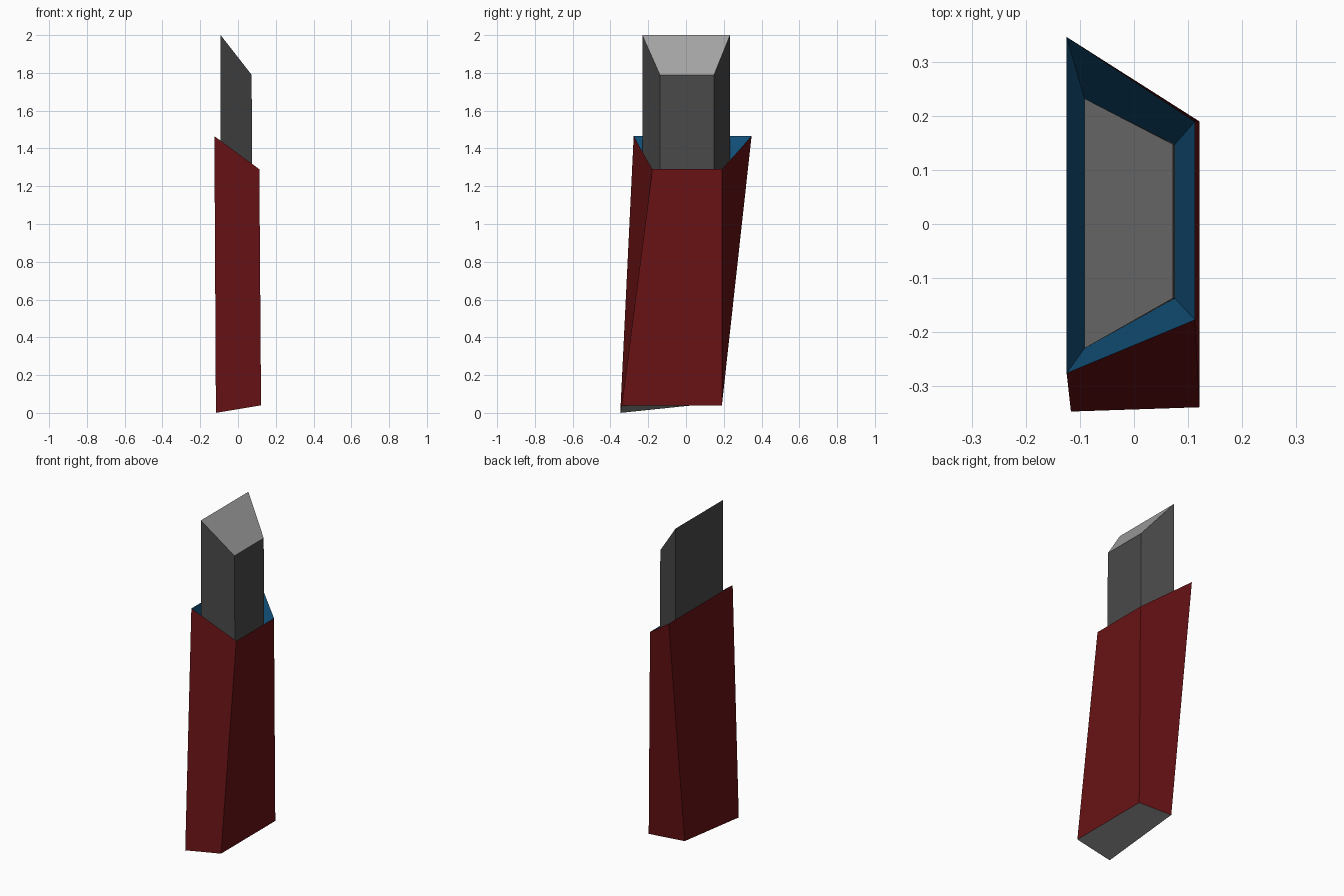
import bpy
import bmesh

cube = bpy.data.objects.get("Cube")
if cube:
    bpy.data.objects.remove(cube)


def material(name, rgb):
    m = bpy.data.materials.new(name)
    m.use_nodes = True
    color = (*rgb, 1)
    m.diffuse_color = color
    m.node_tree.nodes["Principled BSDF"].inputs["Base Color"].default_value = color
    return m


red = material("dark red", (0.138, 0.006, 0.007))
blue = material("deep blue", (0.006, 0.08, 0.19))
dark = material("dark grey", (0.067, 0.067, 0.067))
light = material("light grey", (0.37, 0.37, 0.37))


def loft(name, rings, bands, mats, caps):
    """Join four-point rings with quads; bands and caps give material slots."""
    bm = bmesh.new()
    loops = [[bm.verts.new(p) for p in ring] for ring in rings]
    for low, high, slot in zip(loops, loops[1:], bands):
        for i in range(4):
            j = (i + 1) % 4
            bm.faces.new((low[i], low[j], high[j], high[i])).material_index = slot
    for loop, slot in ((loops[0][::-1], caps[0]), (loops[-1], caps[1])):
        if slot is not None:
            bm.faces.new(loop).material_index = slot
    mesh = bpy.data.meshes.new(name)
    bm.to_mesh(mesh)
    bm.free()
    for m in mats:
        mesh.materials.append(m)
    obj = bpy.data.objects.new(name, mesh)
    bpy.context.collection.objects.link(obj)
    return obj


# Ring order: left-hand front, right-hand front, right-hand back, left-hand back
base = [(-0.117, -0.348, 0), (0.122, -0.34, 0.04), (0.122, 0.19, 0.04), (-0.117, 0.18, 0.055)]
rim = [(-0.125, -0.277, 1.465), (0.113, -0.178, 1.29), (0.113, 0.19, 1.29), (-0.125, 0.347, 1.465)]
core_top = [(-0.092, -0.231, 2), (0.072, -0.138, 1.79), (0.072, 0.148, 1.79), (-0.092, 0.233, 2)]

# The core meets the bottom of the socket, parallel to the slanted rim
socket_depth = 0.15
core_foot = [(x + (0.004 if x > 0 else 0), y, r[2] - socket_depth)
             for (x, y, z), r in zip(core_top, rim)]

# Leaning sleeve with its recessed socket and pale underside
loft("sleeve", [base, rim, core_foot], [0, 1], [red, blue, light], (2, None))

# Slanted core rising from the socket
loft("core", [core_foot, core_top], [0], [dark, light], (0, 1))
